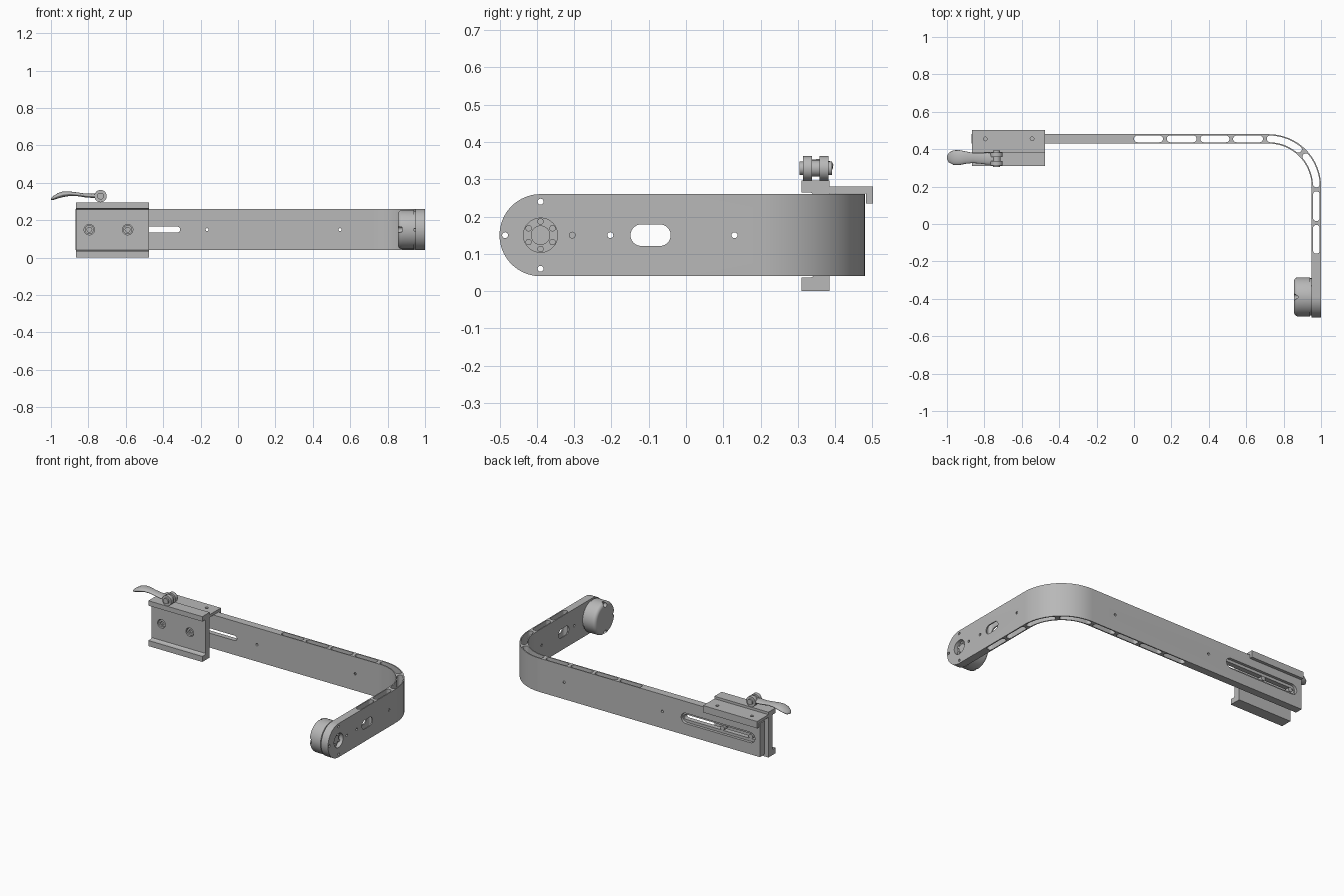
import bpy, bmesh
from math import pi, sin, cos, sqrt, radians
from mathutils import Vector

if "Cube" in bpy.data.objects:
    bpy.data.objects.remove(bpy.data.objects["Cube"])

metal = bpy.data.materials.new("satin_grey_metal")
metal.use_nodes = True
GREY = (0.48, 0.48, 0.48, 1)
metal.diffuse_color = GREY
metal.node_tree.nodes["Principled BSDF"].inputs["Base Color"].default_value = GREY


def loft(name, rings):
    """Closed solid through a list of equal-length rings."""
    bm = bmesh.new()
    rows = [[bm.verts.new(p) for p in ring] for ring in rings]
    n = len(rows[0])
    for a, b in zip(rows, rows[1:]):
        for i in range(n):
            j = (i + 1) % n
            bm.faces.new((a[i], a[j], b[j], b[i]))
    bm.faces.new(rows[0])
    bm.faces.new(rows[-1])
    bmesh.ops.recalc_face_normals(bm, faces=bm.faces)
    mesh = bpy.data.meshes.new(name)
    bm.to_mesh(mesh)
    bm.free()
    mesh.materials.append(metal)
    obj = bpy.data.objects.new(name, mesh)
    bpy.context.collection.objects.link(obj)
    return obj


def prism(name, pts, axis, lo, hi):
    """Extrude a flat outline along one axis."""
    place = {"x": lambda u, v, w: (w, u, v),
             "y": lambda u, v, w: (u, w, v),
             "z": lambda u, v, w: (u, v, w)}[axis]
    return loft(name, [[place(u, v, w) for u, v in pts] for w in (lo, hi)])


def circle(u, v, r, n=32):
    return [(u + r * cos(2 * pi * i / n), v + r * sin(2 * pi * i / n)) for i in range(n)]


def capsule(u0, u1, v, r, n=12):
    right = [(u1 + r * sin(pi * i / n), v - r * cos(pi * i / n)) for i in range(n + 1)]
    left = [(u0 - r * sin(pi * i / n), v + r * cos(pi * i / n)) for i in range(n + 1)]
    return right + left


def cut(obj, cutters):
    bpy.context.view_layer.objects.active = obj
    for c in cutters:
        c.hide_render = True
        mod = obj.modifiers.new("cut", "BOOLEAN")
        mod.operation = "DIFFERENCE"
        mod.solver = "EXACT"
        mod.object = c
        bpy.ops.object.modifier_apply(modifier=mod.name)
        bpy.data.objects.remove(c)


def smooth(obj, angle=35):
    bpy.ops.object.select_all(action="DESELECT")
    obj.select_set(True)
    bpy.context.view_layer.objects.active = obj
    bpy.ops.object.shade_smooth_by_angle(angle=radians(angle))


# The bar follows a straight run, a quarter bend, then a shorter leg.
BEND, RAD, MID = 0.72, 0.255, 0.15
BEND_END = BEND + RAD * pi / 2
TIP = BEND_END + 0.59          # centre of the rounded leg end


def along(s, off):
    if s < BEND:
        return (s, 0.455 + off)
    if s < BEND_END:
        a = (s - BEND) / RAD
        return (BEND + (RAD + off) * sin(a), 0.2 + (RAD + off) * cos(a))
    return (BEND + RAD + off, 0.2 - (s - BEND_END))


def sweep(name, stations, width, height):
    rings = []
    for s in stations:
        w, h = width(s), height(s)
        rings.append([(*along(s, o), MID + z) for o, z in ((-w, -h), (w, -h), (w, h), (-w, h))])
    return loft(name, rings)


# L-shaped bar
bend_steps = [BEND + (BEND_END - BEND) * i / 28 for i in range(29)]
tip_steps = [TIP + 0.11 * sin(pi / 2 * i / 20) for i in range(20)]
END = 0.11
bar = sweep("curved_bar", [-0.87] + bend_steps + tip_steps + [TIP + 0.1099],
            lambda s: 0.025,
            lambda s: END if s <= TIP else sqrt(max(END**2 - (s - TIP)**2, 0)))

# Lightening slots with rounded ends, leaving webs between
cutters = []
HALF = 0.018
for a, b in ((0, .155), (.175, .335), (.355, .51), (.53, .69), (.71, .91),
             (.93, 1.125), (1.145, 1.305), (1.325, 1.48)):
    ends = [HALF * (1 - cos(pi / 2 * i / 6)) for i in range(1, 7)]
    inner = [a + HALF + (b - a - 2 * HALF) * i / 14 for i in range(1, 14)]
    steps = [a + e for e in ends] + inner + [b - e for e in reversed(ends)]

    def slot_width(s, a=a, b=b):
        d = min(s - a, b - s, HALF)
        return sqrt(max(HALF**2 - (HALF - d)**2, 1e-6))

    cutters.append(sweep("slot_cutter", steps, slot_width, lambda s: 0.2))

# Adjustment slot with a wider recess at the back, and small bar holes
cutters.append(prism("slot_cutter", capsule(-.81, -.325, MID, .016), "y", .4, .5))
cutters.append(prism("slot_cutter", capsule(-.8, -.335, MID, .034), "y", .462, .5))
for x in (-.165, .545):
    cutters.append(prism("hole_cutter", circle(x, MID, .008, 16), "y", .4, .5))

# Leg window, holes and the pivot recess
PIVOT = -0.39
cutters.append(prism("window_cutter", capsule(-.12, -.07, MID, .029), "x", .9, 1.1))
for y in (.13, -.203):
    cutters.append(prism("hole_cutter", circle(y, MID, .008, 16), "x", .9, 1.1))
rim_holes = [(PIVOT - .095, MID), (PIVOT, MID + .09), (PIVOT, MID - .09)]
for y, z in rim_holes:
    cutters.append(prism("hole_cutter", circle(y, z, .008, 16), "x", .9, 1.1))
cutters.append(prism("hole_cutter", circle(-.305, MID, .008, 16), "x", .97, 1.1))
cutters.append(prism("recess_cutter", circle(PIVOT, MID, .046), "x", .972, 1.1))
cut(bar, cutters)
smooth(bar)

# Pivot hub and its ring of screws, sunk in the recess
hub = prism("pivot_hub", circle(PIVOT, MID, .026), "x", .96, .982)
smooth(hub)
for i in range(6):
    a = pi / 2 + i * pi / 3
    screw = prism("pivot_screw", circle(PIVOT + .037 * cos(a), MID + .037 * sin(a), .0085, 16),
                  "x", .96, .98)
    smooth(screw)

# Drum on the inner side of the leg, with a rounded face
profile = [(.855 + .022 * (1 - cos(t)), .083 + .022 * sin(t))
           for t in [pi / 2 * i / 6 for i in range(7)]] + [(.942, .105), (.942, .1), (.951, .1)]
drum = loft("pivot_drum", [[(x, u, v) for u, v in circle(PIVOT, MID, r, 64)] for x, r in profile])
cutters = []
for y, z in rim_holes:
    cutters.append(prism("hole_cutter", circle(y, z, .008, 16), "x", .8, 1))
    cutters.append(prism("hole_cutter", circle(y, z, .016, 20), "x", .8, .878))
cut(drum, cutters)
smooth(drum)

# Clamp body: jaws, plate and the hooked ledge over the bar
clamp = prism("clamp_body", [
    (.31, 0), (.385, 0), (.385, .262), (.482, .262), (.482, .235), (.502, .235),
    (.502, .28), (.385, .28), (.385, .296), (.31, .296), (.31, .264), (.335, .264),
    (.345, .258), (.345, .042), (.335, .036), (.31, .036)], "x", -.865, -.475)
BOLTS = (-.795, -.59)
cutters = [prism("hole_cutter", circle(x, MID, .028), "y", .3, .372) for x in BOLTS]
cutters += [prism("hole_cutter", circle(x, .455, .01, 16), "z", .27, .3) for x in (-.795, -.545)]
cut(clamp, cutters)
smooth(clamp)

# Clamp bolts bridging the plate and the bar
for x in BOLTS:
    head = prism("bolt_head", circle(x, MID, .024), "y", .352, .375)
    cut(head, [prism("socket_cutter", circle(x, MID, .014, 6), "y", .34, .366)])
    shank = prism("bolt_shank", circle(x, MID, .015), "y", .37, .468)
    for part in (head, shank):
        smooth(part)

# Cam of the quick-release lever
CAM_X, CAM_Z, CAM_Y = -.735, .329, .348
for name, r, lo, hi in (("cam_cheek_front", .033, -.034, -.01), ("cam_cheek_back", .033, .01, .034),
                        ("cam_hub", .022, -.012, .012), ("cam_pin", .018, -.044, .044)):
    smooth(prism(name, circle(CAM_X, CAM_Z, r), "y", CAM_Y + lo, CAM_Y + hi))

# Wavy lever handle: x, height, half thickness, half width
stations = [(-1, .313, .004, .008), (-.99, .318, .01, .026), (-.965, .33, .014, .039),
            (-.935, .339, .015, .04), (-.9, .342, .012, .033), (-.86, .339, .01, .027),
            (-.82, .333, .01, .029), (-.785, .331, .011, .032), (-.75, .33, .013, .032)]
rings = []
for x, z, t, w in stations:
    mid_y = CAM_Y + .007 * min(1, (-.75 - x) / .15)
    rings.append([(x, mid_y + w * cos(2 * pi * i / 20), z + t * sin(2 * pi * i / 20))
                  for i in range(20)])
handle = loft("lever_handle", rings)
smooth(handle, 50)
